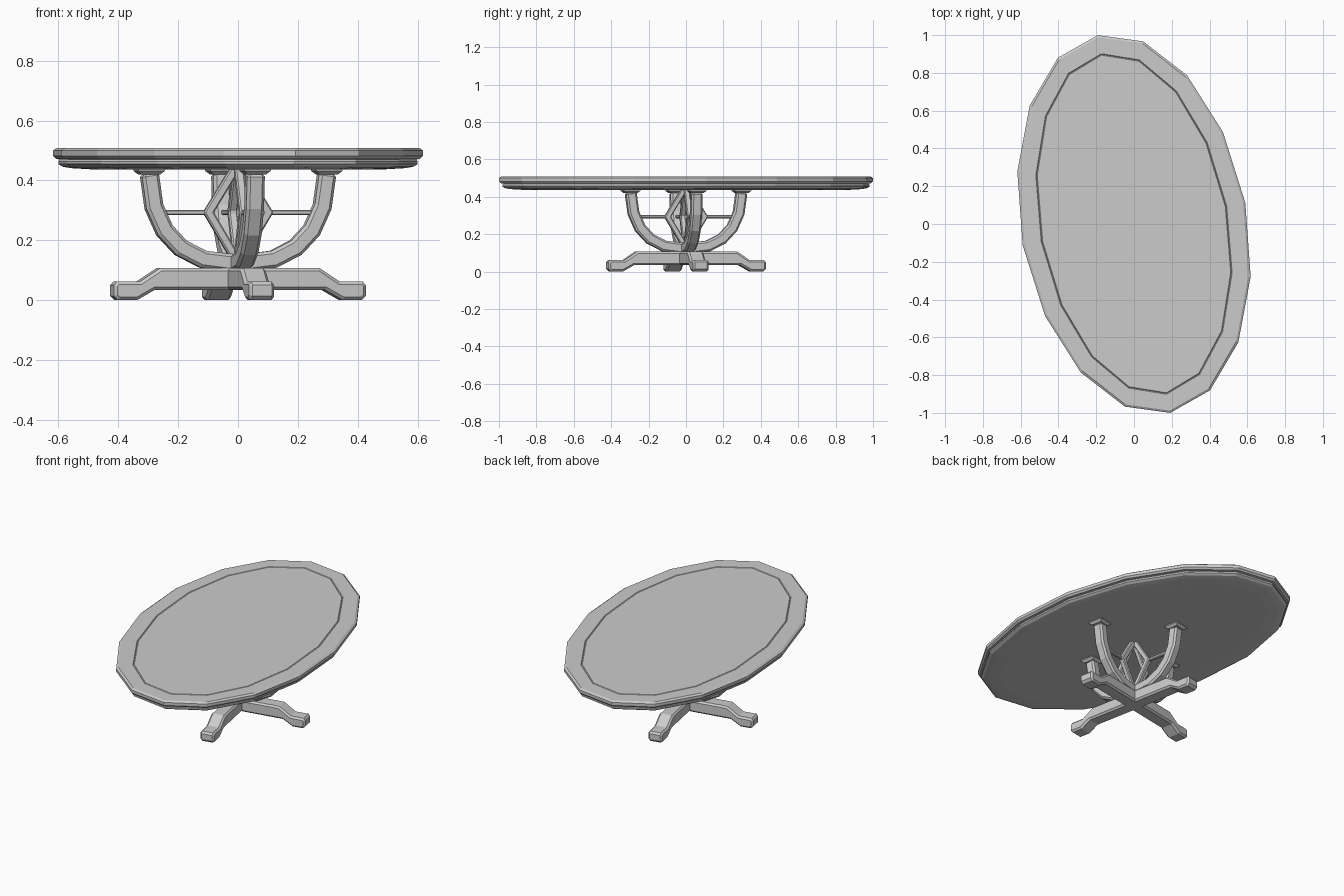
import bpy, bmesh, math
from mathutils import Matrix, Vector

if "Cube" in bpy.data.objects:
    bpy.data.objects.remove(bpy.data.objects["Cube"])

TURN = math.radians(10.85)          # whole table is turned about z


def finish(name, bm, angle=0.0, bevel=0.0):
    bmesh.ops.recalc_face_normals(bm, faces=bm.faces)
    bm.transform(Matrix.Rotation(TURN + angle, 4, 'Z'))
    me = bpy.data.meshes.new(name)
    bm.to_mesh(me)
    bm.free()
    ob = bpy.data.objects.new(name, me)
    bpy.context.collection.objects.link(ob)
    if bevel:
        m = ob.modifiers.new("chamfer", 'BEVEL')
        m.width, m.segments = bevel, 1
        m.limit_method, m.angle_limit = 'ANGLE', math.radians(60)
    return ob


def prism(name, outline, width, angle=0.0, bevel=0.0):
    """Extrude an x-z outline symmetrically along y."""
    bm = bmesh.new()
    front = [bm.verts.new((x, -width / 2, z)) for x, z in outline]
    back = [bm.verts.new((x, width / 2, z)) for x, z in outline]
    bm.faces.new(front)
    bm.faces.new(back[::-1])
    n = len(outline)
    for i in range(n):
        j = (i + 1) % n
        bm.faces.new((front[i], front[j], back[j], back[i]))
    return finish(name, bm, angle, bevel)


def strip(path, thick):
    """Outline of a constant-thickness band with mitred corners."""
    pts = [Vector(p) for p in path]
    left, right = [], []
    for i, p in enumerate(pts):
        a = (p - pts[i - 1]).normalized() if i else (pts[1] - p).normalized()
        b = (pts[i + 1] - p).normalized() if i < len(pts) - 1 else a
        t = (a + b).normalized()
        off = Vector((-t.y, t.x)) * (thick / 2 / t.dot(a))
        left.append(tuple(p + off))
        right.append(tuple(p - off))
    return left + right[::-1]


def mirrored(half):
    """Complete a right-hand path that starts on the centre line."""
    return [(-x, z) for x, z in half[:0:-1]] + half


# Oval top: 16-sided rings given as (inset, height), top centre to underside
rings = [(.108, .508), (.104, .504), (.100, .508), (.012, .508), (0, .500),
         (0, .482), (.010, .472), (.024, .470), (.018, .464), (.018, .455),
         (.032, .446), (.06, .441), (.13, .437)]
bm = bmesh.new()
loops = []
for d, z in rings:
    loops.append([bm.verts.new(((.6 - d) * math.sin(k * math.pi / 8),
                                (1.018 - d) * math.cos(k * math.pi / 8), z))
                  for k in range(16)])
for a, b in zip(loops, loops[1:]):
    for i in range(16):
        j = (i + 1) % 16
        bm.faces.new((a[i], a[j], b[j], b[i]))
bm.faces.new(loops[0])
bm.faces.new(loops[-1][::-1])
finish("table_top", bm)

# Half outlines of the crossed base beams
foot_upper = [(.27, .108), (.34, .062), (.418, .062), (.428, .05)]
foot_lower = [(.428, .014), (.414, 0), (.35, 0), (.29, .034)]
half = foot_upper + foot_lower
beam = half + [(-x, z) for x, z in half[::-1]]

# U-shaped supports
arc = mirrored([(0, .122), (.12, .137), (.195, .175), (.25, .233),
                (.286, .312), (.302, .425)])

for k, side in enumerate(("side", "length")):
    ang = k * math.pi / 2
    prism("base_beam_" + side, beam, .086, ang, .010)
    prism("arched_support_" + side, strip(arc, .058), .06, ang, .010)

for k in range(4):
    ang = k * math.pi / 2
    # Flared mounting plate under the top
    bm = bmesh.new()
    bmesh.ops.create_cone(
        bm, cap_ends=True, segments=4, radius1=.045, radius2=.064, depth=.012,
        matrix=Matrix.Translation((.302, 0, .426)) @ Matrix.Rotation(math.pi / 4, 4, 'Z'))
    bmesh.ops.create_cube(
        bm, size=1, matrix=Matrix.Translation((.302, 0, .435)) @ Matrix.Diagonal((.09, .09, .006, 1)))
    finish("mounting_plate_%d" % k, bm, ang)
    # Bent bar of the central diamond cage
    prism("diamond_bar_%d" % k,
          strip([(.012, .145), (.101, .293), (.012, .437)], .03), .03, ang, .005)
    # Rod from the cage to the support
    prism("stretcher_rod_%d" % k,
          [(.10, .284), (.275, .284), (.275, .302), (.10, .302)], .018, ang, .004)
